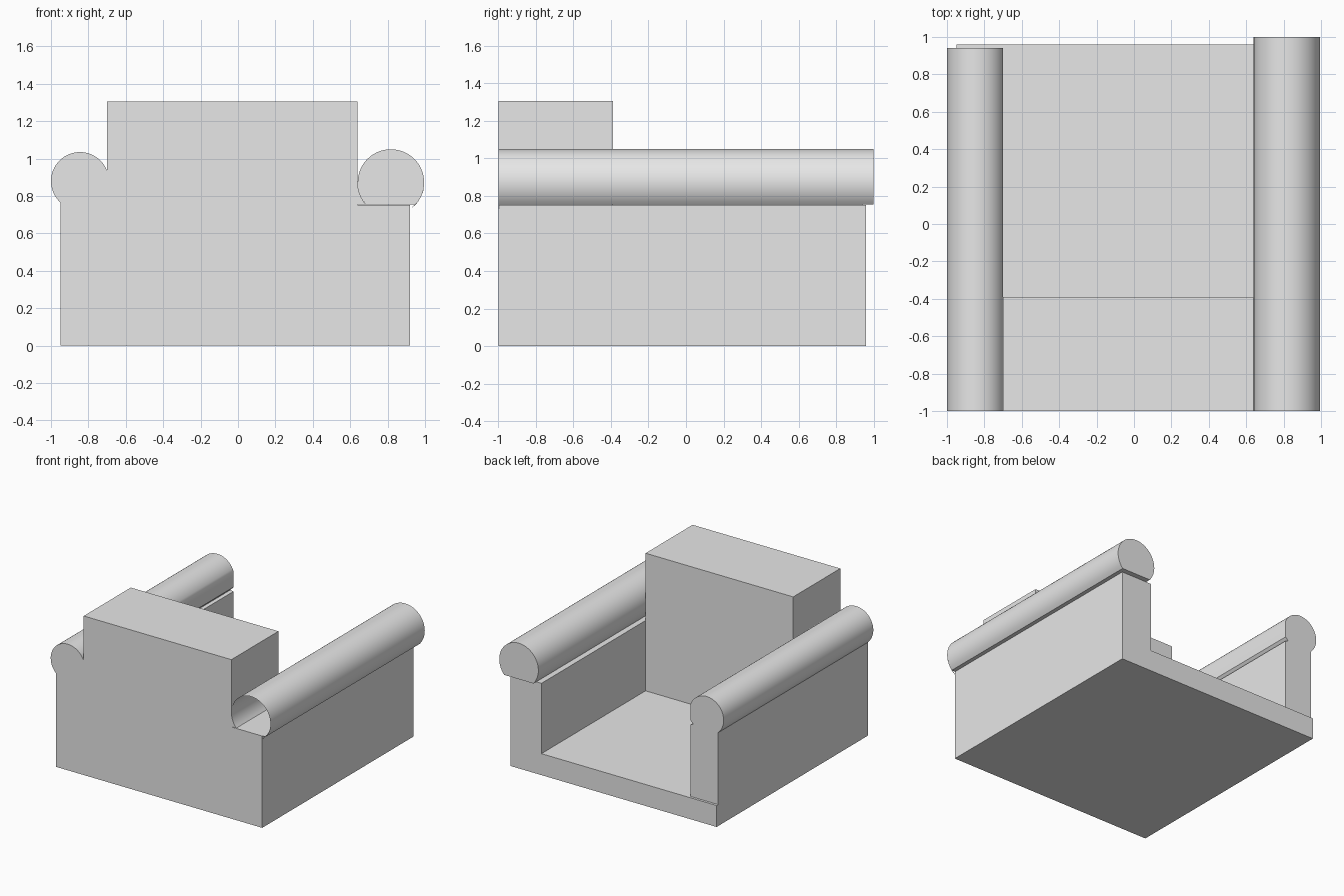
import bpy
import bmesh
from math import sin, cos, radians

cube = bpy.data.objects.get("Cube")
if cube:
    bpy.data.objects.remove(cube, do_unlink=True)

grey = bpy.data.materials.new("plain_grey")
grey.use_nodes = True
grey.diffuse_color = (0.8, 0.8, 0.8, 1)
grey.node_tree.nodes["Principled BSDF"].inputs["Base Color"].default_value = (0.8, 0.8, 0.8, 1)


def arc(cx, cz, r, start, end, steps):
    """Points of an arc in the x-z plane, angles in degrees."""
    angles = [radians(start + (end - start) * i / steps) for i in range(steps + 1)]
    return [(cx + r * cos(a), cz + r * sin(a)) for a in angles]


def prism(name, profile, y0, y1, front_cap=True):
    """Extrude an x-z profile from y0 to y1."""
    bm = bmesh.new()
    front = [bm.verts.new((x, y0, z)) for x, z in profile]
    back = [bm.verts.new((x, y1, z)) for x, z in profile]
    n = len(profile)
    for i in range(n):
        j = (i + 1) % n
        bm.faces.new((front[i], front[j], back[j], back[i]))
    bm.faces.new(back[::-1])
    if front_cap:
        bm.faces.new(front)
    bmesh.ops.recalc_face_normals(bm, faces=bm.faces[:])
    mesh = bpy.data.meshes.new(name)
    bm.to_mesh(mesh)
    bm.free()
    mesh.materials.append(grey)
    obj = bpy.data.objects.new(name, mesh)
    bpy.context.collection.objects.link(obj)
    bpy.ops.object.select_all(action='DESELECT')
    obj.select_set(True)
    bpy.context.view_layer.objects.active = obj
    bpy.ops.object.shade_smooth_by_angle(angle=radians(30))
    return obj


def rect(x0, x1, z0, z1):
    return [(x0, z0), (x1, z0), (x1, z1), (x0, z1)]


FRONT, SEAT_Z, ARM_Z = -1.0, 0.176, 0.753
RIGHT_IN, LEFT_IN = -0.70, 0.64
# small groove between the right roll and its arm
groove = [(RIGHT_IN, 0.765), (RIGHT_IN - 0.025, 0.772), (RIGHT_IN, 0.80)]

# seat slab
prism("seat", rect(-0.95, 0.92, 0, SEAT_Z), FRONT, 0.96)

# tall back block, filling the groove beside the right arm
prism("backrest", [(RIGHT_IN, SEAT_Z), (LEFT_IN, SEAT_Z), (LEFT_IN, 1.305),
                   (RIGHT_IN, 1.305)] + groove[::-1], FRONT, -0.39)

# right arm with its roll, cut flat on the inner side
prism("right_arm", [(-0.95, SEAT_Z), (RIGHT_IN, SEAT_Z)] + groove
      + arc(-0.845, 0.88, 0.155, 20.7, 227.3, 36), FRONT, 0.94)

# left arm and its hollow roll, open at the front
prism("left_arm", rect(LEFT_IN, 0.92, SEAT_Z, ARM_Z), FRONT, 0.96)
CX, CZ, R = 0.8175, 0.8725, 0.1775
prism("left_roll", arc(CX, CZ, R, -41.5, 221.5, 44), FRONT, 1.0, front_cap=False)

# thin front corners beside the open roll
prism("inner_corner", arc(CX, CZ, R, 180, 221.5, 8) + [(LEFT_IN, 0.755)],
      FRONT, FRONT + 0.004)
prism("outer_corner", arc(CX, CZ, R, -5, -41.5, 8)
      + [(0.922, 0.73), (0.965, 0.775), (0.99, 0.825)], FRONT, FRONT + 0.004)
